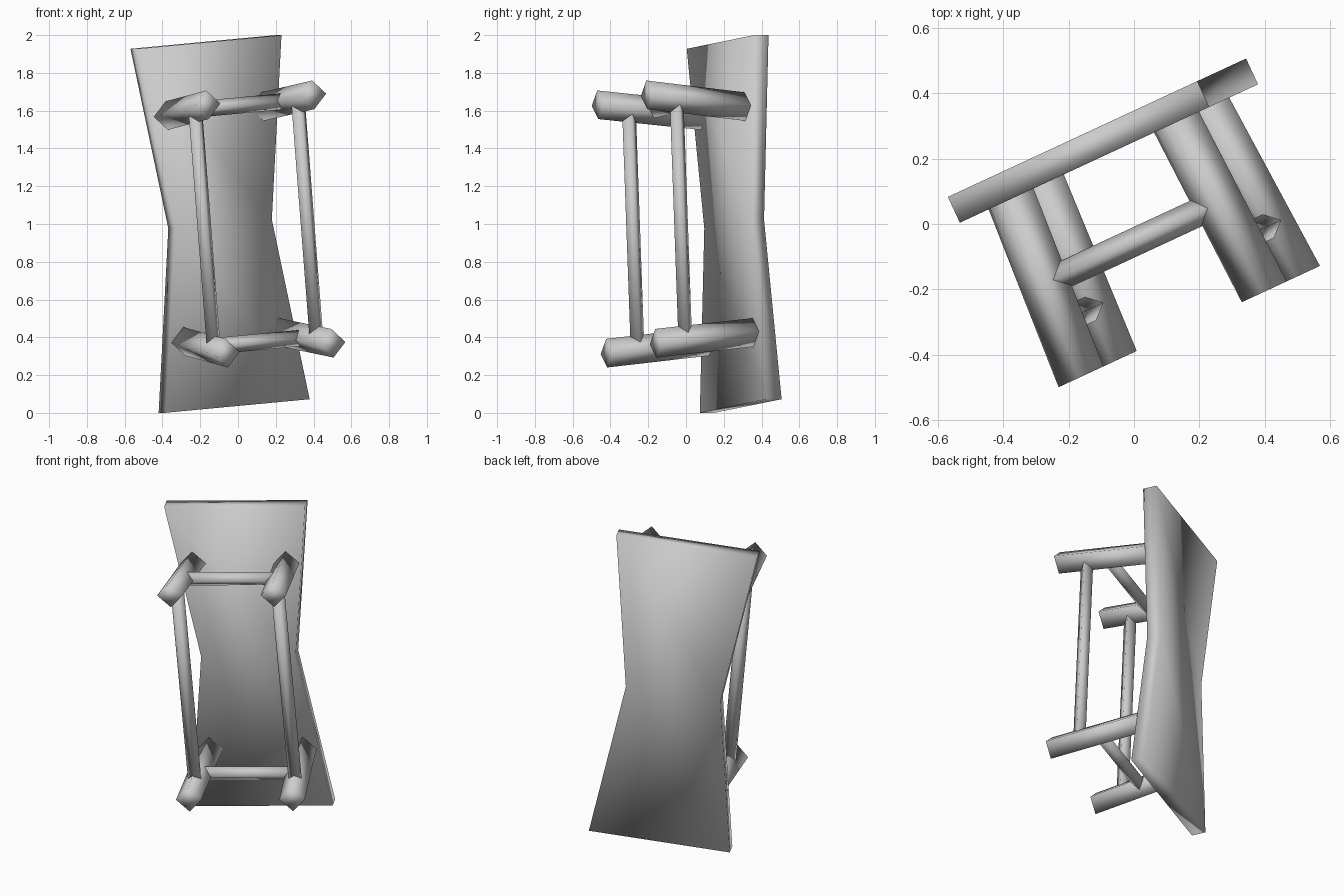
import bpy
import bmesh
from mathutils import Matrix, Vector

cube = bpy.data.objects.get("Cube")
if cube:
    bpy.data.objects.remove(cube, do_unlink=True)

# One plain grey for the whole stool
grey = bpy.data.materials.new("plain_grey")
grey.use_nodes = True
COLOUR = (0.6, 0.6, 0.6, 1)
grey.diffuse_color = COLOUR
grey.node_tree.nodes["Principled BSDF"].inputs["Base Color"].default_value = COLOUR

# The stool is tipped on its side: local x = seat width, y = seat length, z = leg direction
normal = Vector((0.421, -0.907, 0)).normalized()
across = Vector((0.904, 0.4195, 0.085))
across = (across - normal * across.dot(normal)).normalized()
along = normal.cross(across)
FRAME = Matrix((across, along, normal)).transposed().to_4x4()
FRAME.translation = (-0.095, 0.255, 1.0)


def loft(name, rings):
    """Skin a closed, capped, smooth-shaded solid over matching rings of points."""
    bm = bmesh.new()
    loops = [[bm.verts.new(p) for p in ring] for ring in rings]
    n = len(loops[0])
    for low, high in zip(loops, loops[1:]):
        for i in range(n):
            j = (i + 1) % n
            bm.faces.new((low[i], low[j], high[j], high[i]))
    bm.faces.new(loops[0])
    bm.faces.new(loops[-1])
    bmesh.ops.recalc_face_normals(bm, faces=bm.faces)
    for face in bm.faces:
        face.smooth = True
    mesh = bpy.data.meshes.new(name)
    bm.to_mesh(mesh)
    bm.free()
    mesh.materials.append(grey)
    obj = bpy.data.objects.new(name, mesh)
    obj.matrix_world = FRAME
    bpy.context.collection.objects.link(obj)


def bar(name, start, end, radius, axis):
    """Four-sided bar with diamond ends cut square to the given local axis."""
    s, t = [Vector([radius * (k == i) for k in range(3)]) for i in range(3) if i != axis]
    loft(name, [[Vector(p) + o for o in (s, t, -s, -t)] for p in (start, end)])


# Seat: slab pinched at the waist
THICK = 0.0435
loft("seat", [[(-w, y, -THICK), (w, y, -THICK), (w, y, THICK), (-w, y, THICK)]
              for w, y in ((0.422, -0.967), (0.283, 0), (0.422, 0.967))])


def leg_axis(sx, sy, d):
    """Centre of a splayed leg at distance d from the seat's mid-plane."""
    t = (d - THICK) / 0.584
    return Vector((sx * (0.28 + 0.03 * t), sy * (0.6 + 0.06 * t), d))


SIDES = {"right": -1, "left": 1}
ENDS = {"lower": -1, "upper": 1}

# Legs
for side, sx in SIDES.items():
    for end, sy in ENDS.items():
        bar(f"{end}_{side}_leg", leg_axis(sx, sy, 0.03), leg_axis(sx, sy, 0.627), 0.076, 2)

# Long rails join the two legs on each side, cross rails join the two sides
for side, sx in SIDES.items():
    bar(f"{side}_long_rail", leg_axis(sx, -1, 0.45), leg_axis(sx, 1, 0.45), 0.04, 1)
for end, sy in ENDS.items():
    bar(f"{end}_cross_rail", leg_axis(-1, sy, 0.322), leg_axis(1, sy, 0.322), 0.043, 0)
